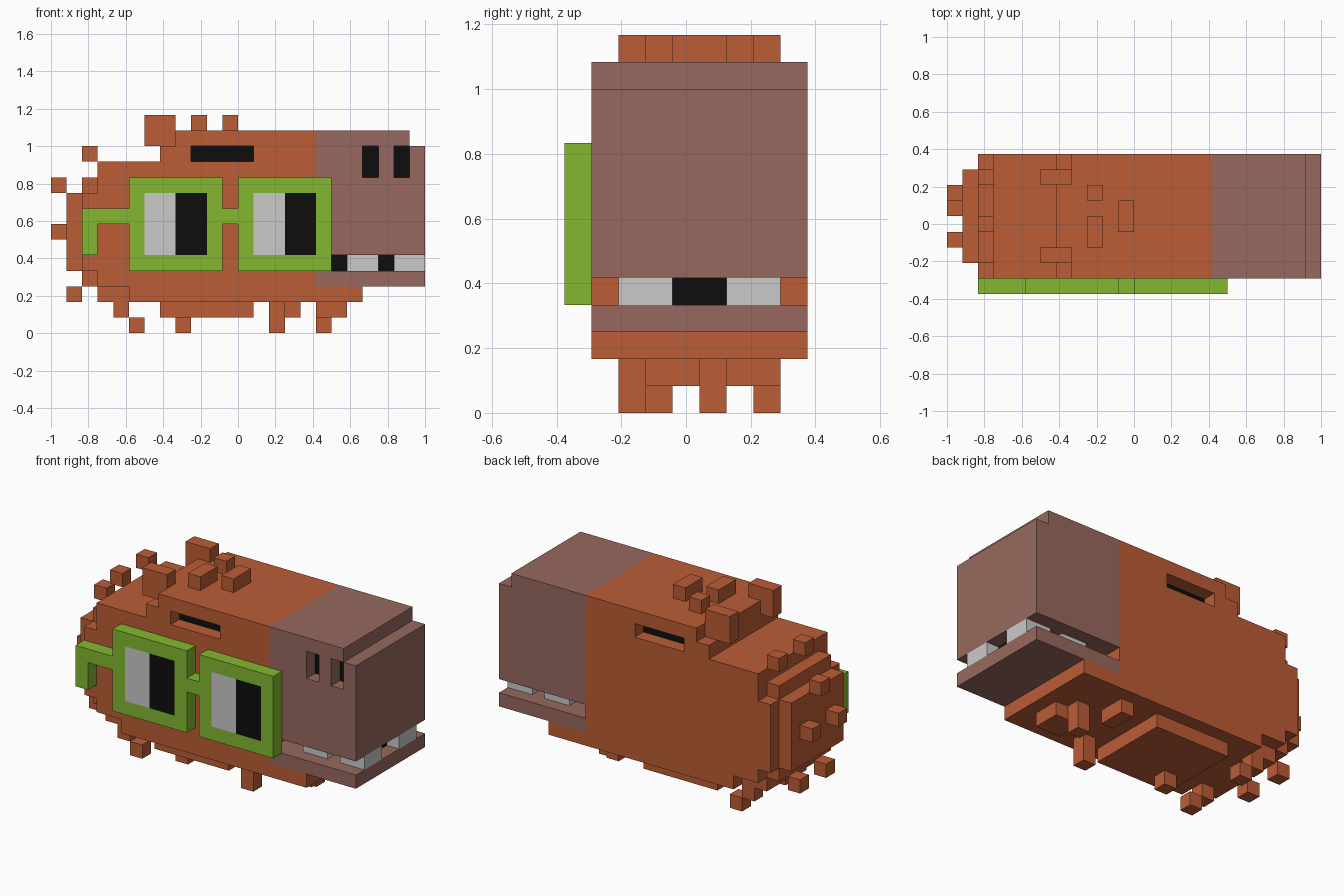
import bpy, bmesh
from mathutils import Vector

if "Cube" in bpy.data.objects:
    bpy.data.objects.remove(bpy.data.objects["Cube"])

U = 1 / 12                              # one block
ORIGIN = Vector((-1.0, -0.375, 0.0))    # corner of the block grid
grid = {}                               # block cell -> part name
parts = {}                              # part name -> material


def material(name, rgb):
    m = bpy.data.materials.new(name)
    lin = [(c / 255 / 12.92) if c < 10 else ((c / 255 + 0.055) / 1.055) ** 2.4 for c in rgb]
    m.diffuse_color = (*lin, 1)
    m.use_nodes = True
    m.node_tree.nodes["Principled BSDF"].inputs["Base Color"].default_value = m.diffuse_color
    return m


orange = material("orange fur", (188, 93, 54))
brown = material("brown snout", (151, 105, 94))
green = material("green frame", (131, 185, 48))
white = material("pale grey", (202, 202, 202))
black = material("black", (13, 13, 13))


def fill(part, mat, *boxes):
    """Fill boxes (x0, x1, y0, y1, z0, z1) of the block grid with a part."""
    parts[part] = mat
    for x0, x1, y0, y1, z0, z1 in boxes:
        for x in range(x0, x1):
            for y in range(y0, y1):
                for z in range(z0, z1):
                    grid[x, y, z] = part


def carve(x0, x1, y0, y1, z0, z1):
    for x in range(x0, x1):
        for y in range(y0, y1):
            for z in range(z0, z1):
                grid.pop((x, y, z), None)


# Body: stacked layers, narrower at the stepped rear corners
fill("body", orange,
     (3, 17, 1, 9, 3, 11), (2, 3, 1, 9, 4, 9), (2, 3, 2, 8, 3, 10),
     (1, 2, 2, 8, 4, 9), (7, 17, 1, 9, 11, 12), (8, 17, 1, 9, 12, 13),
     (7, 8, 2, 8, 12, 13), (5, 20, 1, 9, 2, 3), (3, 5, 2, 8, 2, 3),
     (7, 13, 2, 8, 1, 2))

# Snout and lower jaw, open between them
fill("snout", brown, (17, 24, 1, 9, 5, 12), (17, 23, 1, 9, 12, 13))
fill("lower_jaw", brown, (17, 24, 1, 9, 3, 4))
fill("mouth_inside", black, (17, 23, 3, 7, 4, 5))
fill("teeth", white, *[(x, x + 2, y, y + 2, 4, 5) for x in (19, 22) for y in (2, 6)])

# Sunken slots with black backs: one on each flank, two nostrils in front
for y, back in ((1, 2), (8, 7)):
    carve(9, 13, y, y + 1, 11, 12)
    fill("flank_slots", black, (9, 13, back, back + 1, 11, 12))
for x in (20, 22):
    carve(x, x + 1, 1, 2, 10, 12)
    fill("nostrils", black, (x, x + 1, 2, 3, 10, 12))

# Tufts on the head
for y in (2, 7):
    fill("head_tufts", orange, (6, 8, y, y + 1, 13, 14), (6, 7, y, y + 1, 12, 13))
fill("head_tufts", orange, (9, 10, 6, 7, 13, 14), (9, 10, 3, 5, 13, 14),
     (11, 12, 4, 6, 13, 14))

# Loose single-block tufts around the rear
fill("rear_tufts", orange, *[(x, x + 1, y, y + 1, z, z + 1) for x, y, z in (
    (2, 4, 11), (2, 7, 11), (0, 5, 9), (0, 3, 6), (0, 6, 6), (1, 3, 2), (1, 6, 2))])

# Tufts under the belly
fill("belly_tufts", orange,
     (14, 15, 2, 3, 0, 2), (15, 16, 6, 8, 1, 2), (17, 18, 5, 6, 0, 2),
     (17, 19, 3, 5, 1, 2), (8, 9, 3, 4, 0, 1),
     (4, 5, 2, 3, 1, 2), (4, 5, 7, 8, 1, 2), (5, 6, 2, 3, 0, 1), (5, 6, 7, 8, 0, 1))

# Glasses: two frames with bridge and temple, eyes set flush
for x in (5, 12):
    fill("glasses", green, (x, x + 6, 0, 1, 4, 10))
    fill("eye_whites", white, (x + 1, x + 3, 0, 1, 5, 9))
    fill("pupils", black, (x + 3, x + 5, 0, 1, 5, 9))
fill("glasses", green, (11, 12, 0, 1, 7, 8), (2, 5, 0, 1, 7, 8), (2, 3, 0, 1, 5, 7))

# Turn each part into a shell of its exposed faces
for part, mat in parts.items():
    bm = bmesh.new()
    for cell, owner in grid.items():
        if owner != part:
            continue
        for axis in range(3):
            for side in (0, 1):
                near = list(cell)
                near[axis] += 2 * side - 1
                if tuple(near) in grid:
                    continue
                b, c = (axis + 1) % 3, (axis + 2) % 3
                ring = []
                for db, dc in ((0, 0), (1, 0), (1, 1), (0, 1)):
                    p = Vector(cell)
                    p[axis] += side
                    p[b] += db
                    p[c] += dc
                    ring.append(bm.verts.new(ORIGIN + p * U))
                bm.faces.new(ring if side else ring[::-1])
    bmesh.ops.remove_doubles(bm, verts=bm.verts, dist=0.001)
    mesh = bpy.data.meshes.new(part)
    bm.to_mesh(mesh)
    bm.free()
    mesh.materials.append(mat)
    bpy.context.collection.objects.link(bpy.data.objects.new(part, mesh))
